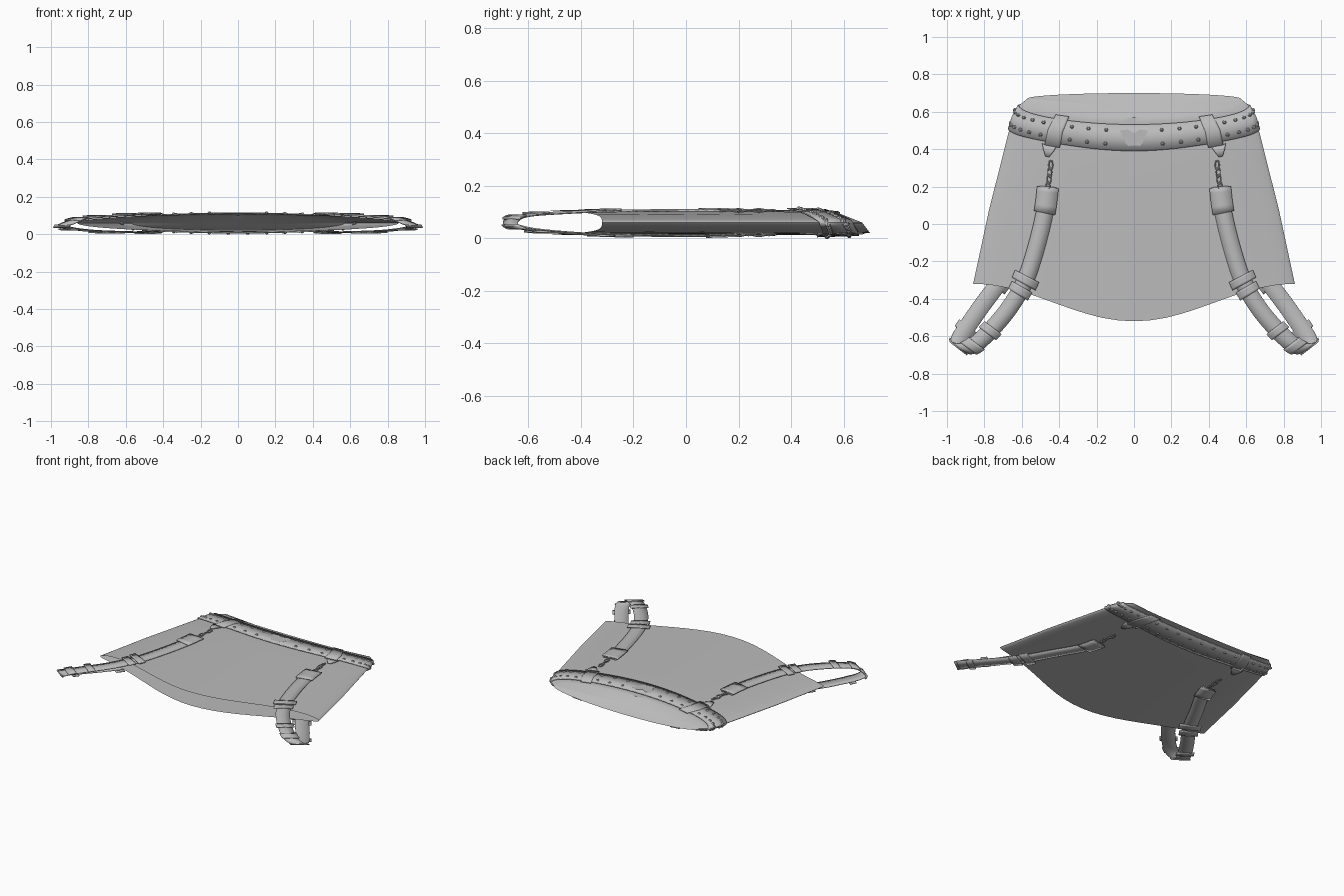
import bpy, bmesh, math
from math import sin, cos, pi
from mathutils import Vector, Matrix

if "Cube" in bpy.data.objects:
    bpy.data.objects.remove(bpy.data.objects["Cube"])

cloth = bpy.data.materials.new("grey_cloth")
cloth.use_nodes = True
GREY = (0.5, 0.5, 0.5, 1)
cloth.diffuse_color = GREY
cloth.node_tree.nodes["Principled BSDF"].inputs["Base Color"].default_value = GREY

MID = 0.06
WIDTHS = [(0, 0.57), (0.05, 0.63), (0.16, 0.665), (0.6, 0.775), (1, 0.86)]


def lerp(a, b, t):
    return a + (b - a) * t


def half_width(v):
    for (v0, w0), (v1, w1) in zip(WIDTHS, WIDTHS[1:]):
        if v <= v1:
            return lerp(w0, w1, (v - v0) / (v1 - v0))
    return WIDTHS[-1][1]


def normal(a, v):
    return Vector((cos(a) * 0.047, 0, sin(a) * half_width(v))).normalized()


def surface(a, v, lift=0):
    """Point on the flattened skirt: a runs round it, v from waist to hem."""
    w = half_width(v)
    h = lerp(0.04, 0.047, min(1, v / 0.15))
    waist = 0.67 - (0.1 if sin(a) > 0 else 0.03) * sin(a)
    hem = -0.32 - 0.1 * (1 + cos(pi * cos(a)))
    p = Vector((w * cos(a), lerp(waist, hem, v), MID + h * sin(a)))
    return p + normal(a, v) * lift


def finish(name, bm, thick=0, mirror=False, angle=40):
    bmesh.ops.recalc_face_normals(bm, faces=bm.faces)
    me = bpy.data.meshes.new(name)
    bm.to_mesh(me)
    bm.free()
    me.materials.append(cloth)
    ob = bpy.data.objects.new(name, me)
    bpy.context.collection.objects.link(ob)
    if thick:
        mod = ob.modifiers.new("thickness", "SOLIDIFY")
        mod.thickness, mod.offset = thick, 0
    if mirror:
        ob.modifiers.new("both_sides", "MIRROR")
    bpy.ops.object.select_all(action="DESELECT")
    ob.select_set(True)
    bpy.context.view_layer.objects.active = ob
    bpy.ops.object.shade_smooth_by_angle(angle=math.radians(angle))
    return ob


def grid(rows, closed=False):
    bm = bmesh.new()
    vs = [[bm.verts.new(p) for p in row] for row in rows]
    for r0, r1 in zip(vs, vs[1:]):
        n = len(r0)
        for i in range(n if closed else n - 1):
            j = (i + 1) % n
            bm.faces.new((r0[i], r0[j], r1[j], r1[i]))
    return bm, vs


def patch(name, a, spread, levels, lift, thick):
    """Plate lying on the skirt; levels are (v, share of the spread)."""
    rows = [[surface(a + spread * s * k / 3, v, lift) for k in range(-3, 4)] for v, s in levels]
    return finish(name, grid(rows)[0], thick, True)


# Skirt tube with a shallow sunken cap in the waist opening
ring = [2 * pi * i / 64 for i in range(64)]
levels = [0, 0.025, 0.05, 0.1, 0.16, 0.3, 0.45, 0.6, 0.8, 1]
bm, rows = grid([[surface(a, v) for a in ring] for v in levels], True)
centre = bm.verts.new((0, 0.62, MID - 0.006))
for i in range(64):
    bm.faces.new((rows[0][i], centre, rows[0][(i + 1) % 64]))
finish("skirt", bm)

# Belt wrapped round the waist
belt_rows = [[surface(a, v, 0.006) for a in ring] for v in (0.035, 0.1, 0.165)]
finish("belt", grid(belt_rows, True)[0], 0.006)

# Studs in two rows on the belt
bm = bmesh.new()
for i in range(40):
    a = 2 * pi * (i + 0.5) / 40
    if abs(abs(cos(a)) - 0.64) < 0.1 or (sin(a) > 0 and abs(cos(a)) < 0.12):
        continue
    for v in (0.065, 0.135):
        turn = normal(a, v).to_track_quat("Z", "Y").to_matrix().to_4x4()
        place = Matrix.Translation(surface(a, v, 0.011)) @ turn
        bmesh.ops.create_cone(bm, cap_ends=True, segments=6, radius1=0.013,
                              radius2=0.005, depth=0.009, matrix=place)
finish("belt_studs", bm, angle=20)

# Heart shaped buckle with a raised bevel
outline = [(0, 0.385), (0.045, 0.43), (0.075, 0.5), (0.03, 0.505), (0, 0.485)]
outline += [(-x, y) for x, y in outline[3:0:-1]]
bm = bmesh.new()
face = bm.faces.new([bm.verts.new((x, y, 0.113)) for x, y in outline])
bmesh.ops.inset_individual(bm, faces=[face], thickness=0.015, depth=0.004)
finish("belt_buckle", bm, 0.004, angle=20)

# Garter strap: one path from the front, round the leg, to the back
PATH = [Vector(p) for p in (
    (0.46, 0.2, 0.108), (0.48, 0.05, 0.109), (0.53, -0.15, 0.108), (0.59, -0.32, 0.106),
    (0.69, -0.48, 0.1), (0.83, -0.63, 0.088), (0.91, -0.67, 0.062), (0.94, -0.63, 0.036),
    (0.83, -0.46, 0.018), (0.7, -0.28, 0.011), (0.59, -0.08, 0.008), (0.5, 0.08, 0.008),
    (0.46, 0.2, 0.012))]


def along(t):
    i = min(int(t), len(PATH) - 2)
    f = t - i
    p0, p1, p2, p3 = (PATH[min(max(k, 0), len(PATH) - 1)] for k in range(i - 1, i + 3))
    return 0.5 * (2 * p1 + (p2 - p0) * f + (2 * p0 - 5 * p1 + 4 * p2 - p3) * f * f
                  + (3 * p1 - p0 - 3 * p2 + p3) * f ** 3)


def ribbon(name, t0, t1, width, thick, lift=0, crease=0, steps=4):
    rows = []
    for k in range(steps + 1):
        t = lerp(t0, t1, k / steps)
        p = along(t)
        tan = (along(min(t + 0.05, len(PATH) - 1)) - along(max(t - 0.05, 0))).normalized()
        ang = 0.1 + 0.55 * min(1, max(0, (0.2 - p.y) / 0.7))
        side = Vector((cos(ang), sin(ang), 0))
        out = tan.cross(side).normalized()
        rows.append([p + side * width * s + out * (lift - crease * abs(s)) for s in (-1, 0, 1)])
    return finish(name, grid(rows)[0], thick, True, 30)


LAST = len(PATH) - 1
ribbon("garter_strap", 0, LAST, 0.046, 0.005, crease=0.005, steps=60)

# Fittings repeated on the front and back runs of the strap
for side, flip in (("front", False), ("back", True)):
    sign = -1 if flip else 1

    def piece(name, t0, t1, *size, **extra):
        if flip:
            t0, t1 = LAST - t1, LAST - t0
        ribbon(side + "_" + name, t0, t1, *size, **extra)

    piece("strap_clasp", 0.05, 0.95, 0.058, 0.006, 0.003)
    piece("strap_keeper", 2.75, 3.0, 0.072, 0.008, 0.002)
    piece("strap_fold", 3.1, 3.35, 0.062, 0.007, 0.002)
    piece("lower_keeper", 4.45, 4.65, 0.058, 0.008, 0.002)
    piece("end_clasp", 5.1, 5.6, 0.054, 0.007, 0.002)

    # Belt loop, its pointed pendant, and the chain below
    a = sign * 0.86
    patch(side + "_belt_loop", a, 0.08, [(0.015, 1), (0.1, 1), (0.185, 1)], 0.009, 0.005)
    patch(side + "_pendant", a - sign * 0.03, 0.08,
          [(0.18, 1), (0.21, 0.7), (0.245, 0.25)], 0.008, 0.005)
    level = MID + sign * 0.046
    for k in range(4):
        bm = bmesh.new()
        bmesh.ops.create_circle(bm, segments=6, radius=0.004)
        bmesh.ops.rotate(bm, verts=bm.verts, matrix=Matrix.Rotation(pi / 2, 3, "X"))
        bmesh.ops.translate(bm, verts=bm.verts, vec=(0.014, 0, 0))
        bmesh.ops.spin(bm, geom=bm.verts[:] + bm.edges[:], cent=(0, 0, 0), axis=(0, 0, 1),
                       angle=2 * pi, steps=12, use_merge=True)
        bmesh.ops.scale(bm, verts=bm.verts, vec=(0.8, 1.7, 1))
        tilt = Matrix.Rotation(0.5 if k % 2 else -0.2, 4, "Y")
        spot = Matrix.Translation((lerp(0.445, 0.46, k / 3), lerp(0.315, 0.2, k / 3), level))
        bmesh.ops.transform(bm, verts=bm.verts, matrix=spot @ tilt)
        finish(f"{side}_chain_link_{k + 1}", bm, mirror=True)
